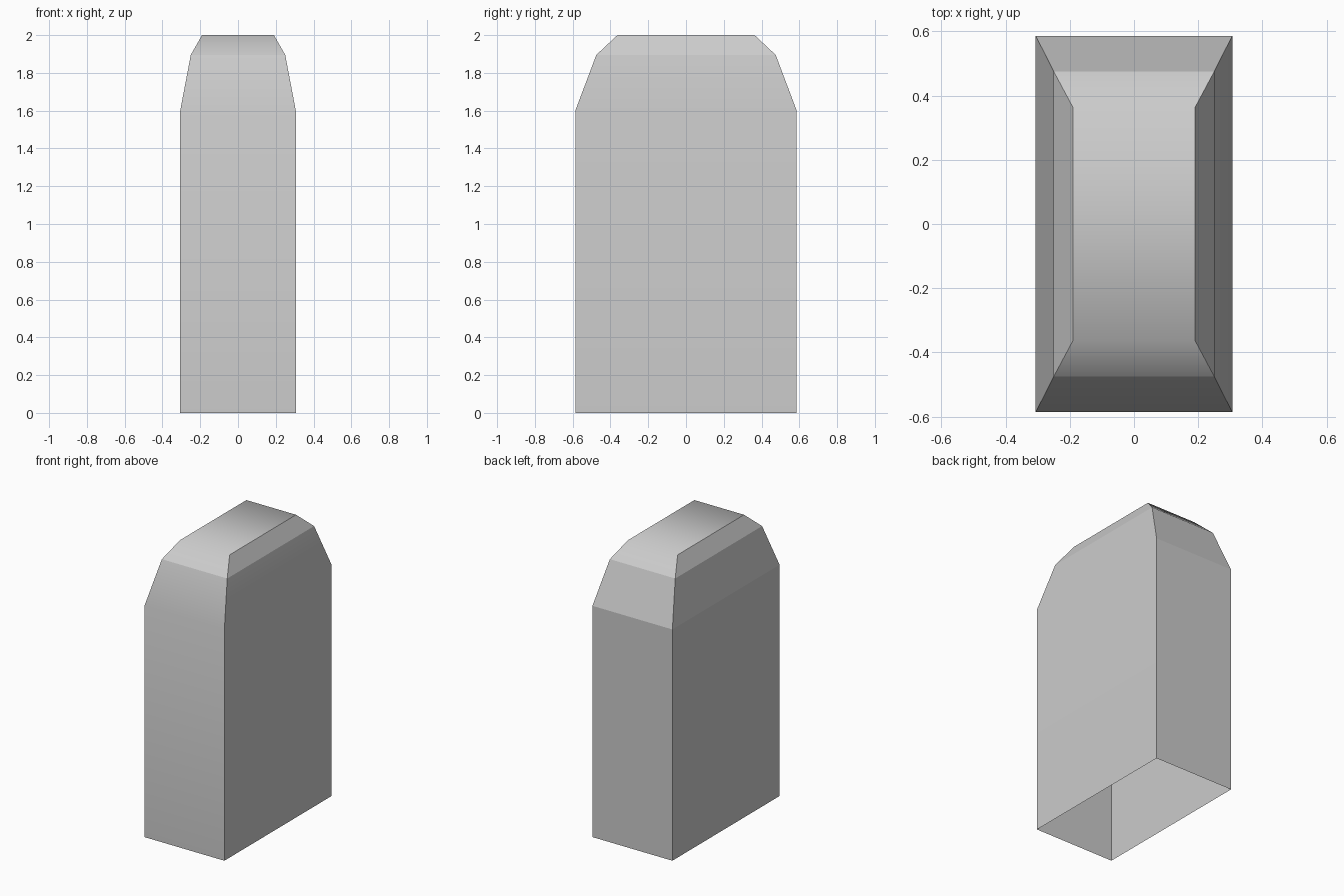
import bpy
import bmesh

cube = bpy.data.objects.get("Cube")
if cube:
    bpy.data.objects.remove(cube, do_unlink=True)

# Plain grey finish
grey = bpy.data.materials.new("light_grey")
grey.use_nodes = True
colour = (0.6, 0.6, 0.6, 1)
grey.diffuse_color = colour
grey.node_tree.nodes["Principled BSDF"].inputs["Base Color"].default_value = colour

# Half width, half depth and height of each ring, bottom to top
RINGS = [(0.306, 0.586, 0), (0.306, 0.586, 1.6), (0.25, 0.475, 1.895), (0.19, 0.363, 2)]
CORNERS = [(-1, -1), (1, -1), (1, 1), (-1, 1)]

# Hollow block with an open base and a double-chamfered top
bm = bmesh.new()
rings = [[bm.verts.new((sx * w, sy * d, z)) for sx, sy in CORNERS] for w, d, z in RINGS]
for low, high in zip(rings, rings[1:]):
    for i in range(4):
        j = (i + 1) % 4
        bm.faces.new((low[i], low[j], high[j], high[i]))
bm.faces.new(rings[-1])
bm.normal_update()

for face in bm.faces:
    face.smooth = True


# Soft edges: shoulder on the front and right, top edge on both ends
def is_soft(edge):
    a, b = (v.co for v in edge.verts)
    mid = (a + b) / 2
    if abs(a.z - b.z) > 0.01:
        return False
    if abs(mid.z - 1.6) < 0.01:
        return mid.y < -0.1 or mid.x > 0.1
    return mid.z > 1.95 and abs(mid.y) > 0.1


for edge in bm.edges:
    edge.smooth = is_soft(edge)

mesh = bpy.data.meshes.new("block_shell")
bm.to_mesh(mesh)
bm.free()
mesh.materials.append(grey)
shell = bpy.data.objects.new("block_shell", mesh)
bpy.context.collection.objects.link(shell)
